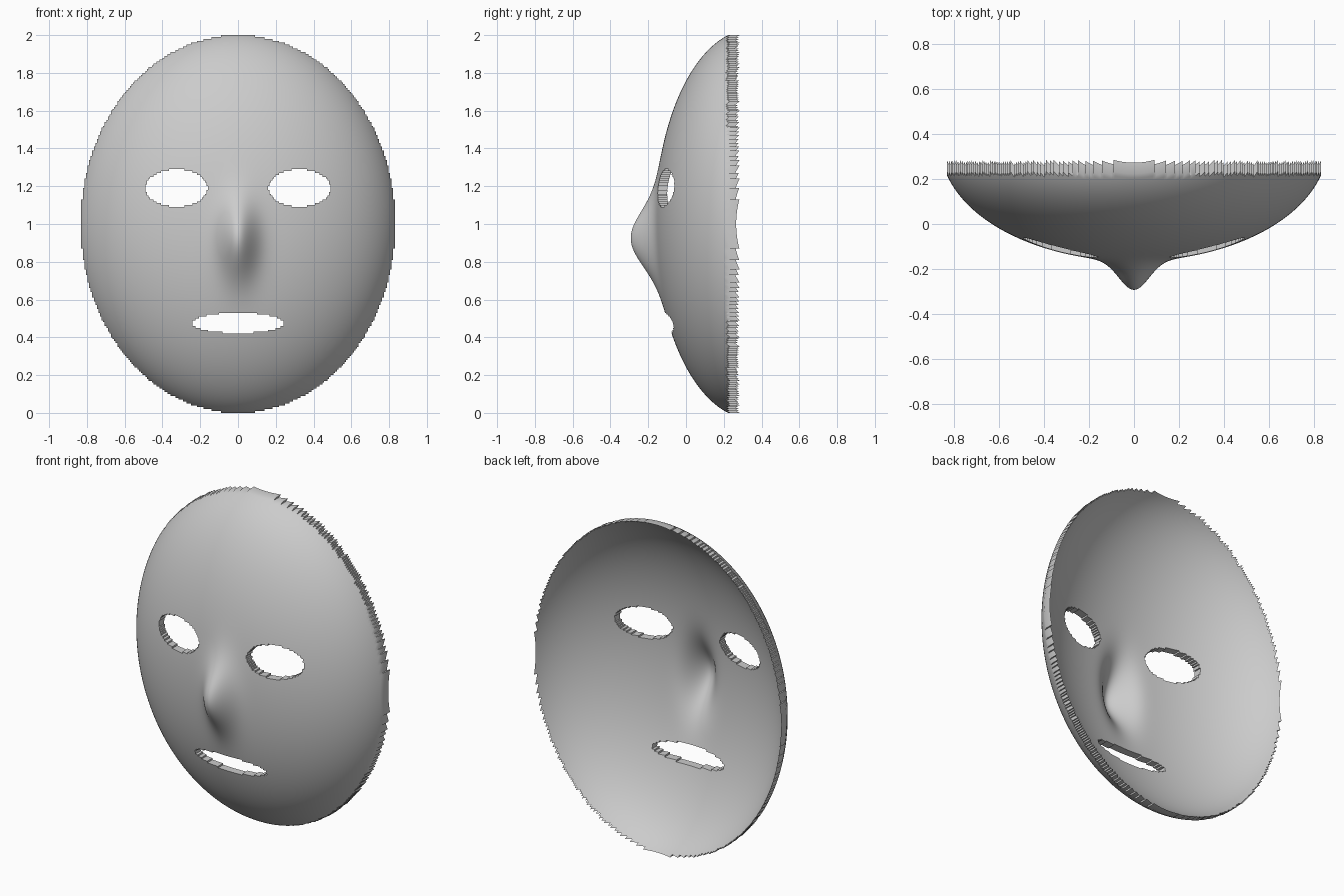
import bpy, bmesh, math

if "Cube" in bpy.data.objects:
    bpy.data.objects.remove(bpy.data.objects["Cube"])

NX, NZ = 100, 100            # grid cells per half width / half height
W, H = 0.83, 1.0             # half width, half height
A, B = 0.838, 1.006          # outline ellipse
THICK = 0.05


def ellipse(x, z, cx, cz, a, b):
    return ((x - cx) / a) ** 2 + ((z - cz) / b) ** 2


def front_y(x, z):
    # shallow dome plus a rounded nose
    r2 = min(1.0, ellipse(x, z, 0, 1, A, B))
    dome = -0.165 + 0.515 * (1 - math.sqrt(1 - 0.95 * r2))
    nose = 0.129 * math.exp(-0.5 * ellipse(x, z, 0, 0.92, 0.066, 0.138))
    return dome - nose


# openings: centre x, centre z, half width, half height
HOLES = [(-0.325, 1.19, 0.164, 0.098),
         (0.325, 1.19, 0.164, 0.098),
         (0, 0.476, 0.242, 0.054)]

bm = bmesh.new()
verts = {}


def vert(i, k):
    if (i, k) not in verts:
        x, z = i * W / NX, 1 + k * H / NZ
        verts[i, k] = bm.verts.new((x, front_y(x, z), z))
    return verts[i, k]


# front skin: keep cells inside the outline and outside the openings
for i in range(-NX, NX):
    for k in range(-NZ, NZ):
        corners = [(i, k), (i + 1, k), (i + 1, k + 1), (i, k + 1)]
        if any(ellipse(a * W / NX, 1 + b * H / NZ, 0, 1, A, B) > 1 for a, b in corners):
            continue
        x, z = (i + 0.5) * W / NX, 1 + (k + 0.5) * H / NZ
        if any(ellipse(x, z, *h) < 1 for h in HOLES):
            continue
        bm.faces.new([vert(*c) for c in corners])

# back skin and rim walls: straight extrusion backwards
res = bmesh.ops.extrude_face_region(bm, geom=bm.faces[:], use_keep_orig=True)
back = [g for g in res["geom"] if isinstance(g, bmesh.types.BMVert)]
bmesh.ops.translate(bm, verts=back, vec=(0, THICK, 0))
bmesh.ops.recalc_face_normals(bm, faces=bm.faces[:])

mesh = bpy.data.meshes.new("face_mask")
bm.to_mesh(mesh)
bm.free()
mask = bpy.data.objects.new("face_mask", mesh)
bpy.context.collection.objects.link(mask)
bpy.context.view_layer.objects.active = mask
mask.select_set(True)
bpy.ops.object.shade_smooth_by_angle(angle=math.radians(35))
